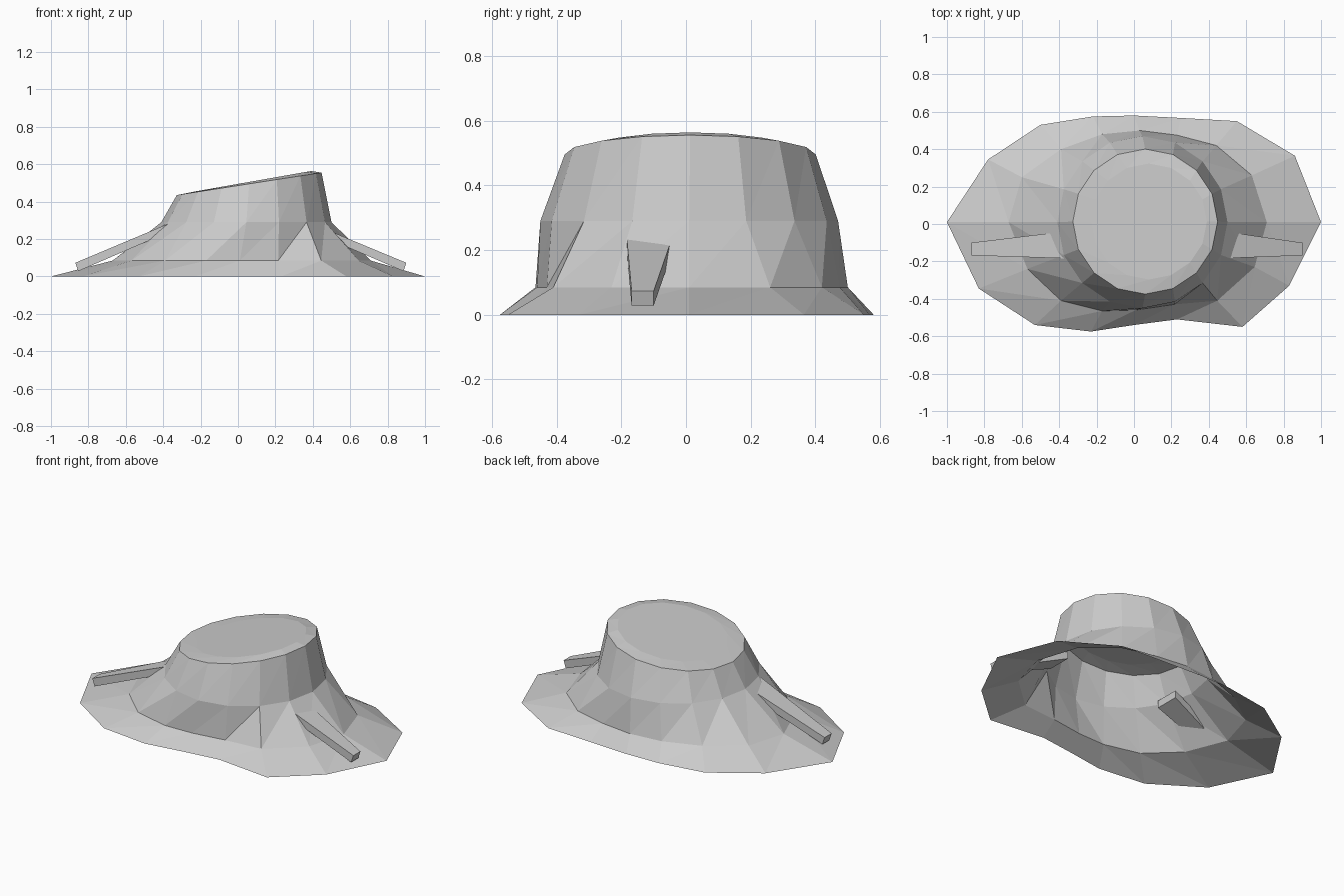
import bpy, bmesh
from math import cos, sin, tau

cube = bpy.data.objects.get("Cube")
if cube:
    bpy.data.objects.remove(cube, do_unlink=True)

GREY = (0.6, 0.6, 0.6, 1)
mat = bpy.data.materials.new("plain grey")
mat.use_nodes = True
mat.diffuse_color = GREY
mat.node_tree.nodes["Principled BSDF"].inputs["Base Color"].default_value = GREY

SIDES = 16


def finish(name, bm):
    bmesh.ops.recalc_face_normals(bm, faces=bm.faces[:])
    mesh = bpy.data.meshes.new(name)
    bm.to_mesh(mesh)
    bm.free()
    mesh.materials.append(mat)
    obj = bpy.data.objects.new(name, mesh)
    bpy.context.collection.objects.link(obj)
    return obj


def ellipse(cx, cy, rx, ry, z0, tilt=0):
    """Ring of points whose height rises along x by tilt."""
    ring = []
    for i in range(SIDES):
        a = tau * i / SIDES
        x = cx + rx * cos(a)
        ring.append((x, cy + ry * sin(a), z0 + tilt * x))
    return ring


def level(outline, z):
    return [(x, y, z) for x, y in outline]


# Irregular ground outline and the foot of the wall, counterclockwise from +x
brim = [(1, .01), (.86, .365), (.55, .55), (.25, .567), (0, .58), (-.22, .575),
        (-.5, .53), (-.78, .345), (-1, .01), (-.83, -.345), (-.53, -.54),
        (-.23, -.575), (0, -.54), (.23, -.51), (.58, -.55), (.83, -.33)]
foot = [(.71, .01), (.63, .26), (.44, .42), (.23, .475), (.03, .5), (-.17, .48),
        (-.39, .4), (-.6, .25), (-.67, .01), (-.57, -.24), (-.39, -.41),
        (-.17, -.465), (.01, -.46), (.215, -.43), (.445, -.41), (.645, -.23)]

# Hollow body: rings skinned with triangles, closed by a tilted cap
rings = [level(brim, 0), level(foot, .085),
         ellipse(.045, .01, .455, .46, .29),
         ellipse(.06, .013, .387, .388, .486, .155),
         ellipse(.08, .013, .31, .31, .495, .176)]
bm = bmesh.new()
loops = [[bm.verts.new(p) for p in ring] for ring in rings]
for low, high in zip(loops, loops[1:]):
    for i in range(SIDES):
        j = (i + 1) % SIDES
        bm.faces.new((low[i], low[j], high[j]))
        bm.faces.new((low[i], high[j], high[i]))
bm.faces.new(loops[-1])
finish("hollow_body", bm)


# Tapered struts sloping down from inside the wall to the brim
def strut(name, inner, outer):
    bm = bmesh.new()
    ends = []
    for (x, z, y0, y1), lean in ((inner, 0), (outer, .015)):
        shift = lean if x < 0 else -lean
        ends.append([bm.verts.new(p) for p in (
            (x, y0, z), (x, y1, z),
            (x + shift, y1, z - .045), (x + shift, y0, z - .045))])
    a, b = ends
    for i in range(4):
        j = (i + 1) % 4
        bm.faces.new((a[i], a[j], b[j], b[i]))
    bm.faces.new(a)
    bm.faces.new(b)
    finish(name, bm)


strut("left_strut", (.45, .26, -.185, -.035), (.9, .073, -.168, -.1))
strut("right_strut", (-.33, .30, -.185, -.035), (-.87, .073, -.168, -.1))
